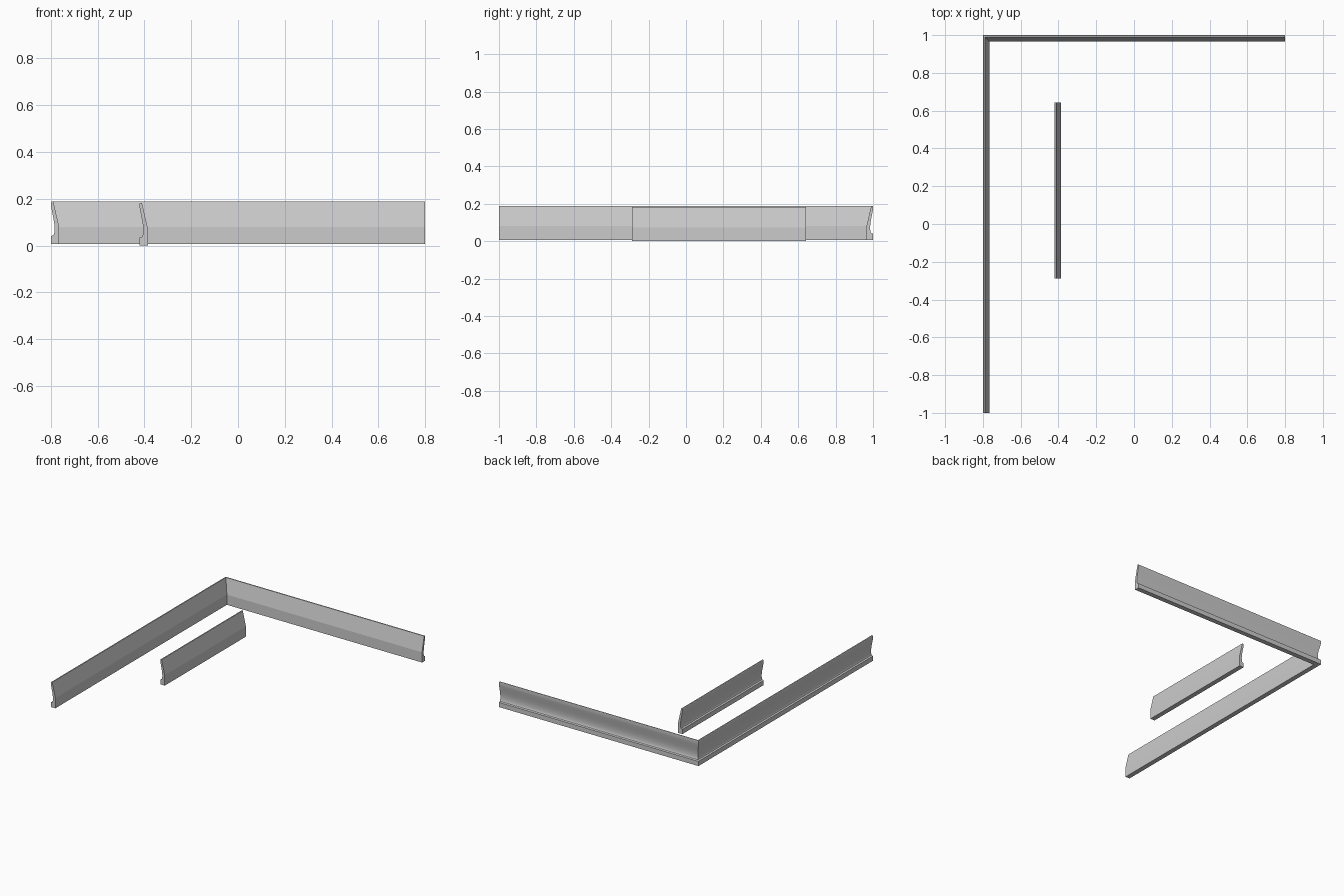
import bpy, bmesh, math
from mathutils import Vector

if "Cube" in bpy.data.objects:
    bpy.data.objects.remove(bpy.data.objects["Cube"])


def bezier(p0, p1, p2, p3, n):
    pts = []
    for i in range(n + 1):
        t = i / n
        s = 1 - t
        pts.append(tuple(s**3 * a + 3 * s * s * t * b + 3 * s * t * t * c + t**3 * d
                         for a, b, c, d in zip(p0, p1, p2, p3)))
    return pts


# Moulding section: (distance in from the outer edge, height)
section = [(0, 0), (0.035, 0), (0.035, 0.074), (0.010, 0.182), (0.002, 0.182), (0, 0.179)]
# hollow back, from the top lip down to the foot
section += bezier((0.0, 0.165), (0.004, 0.135), (0.015, 0.10), (0.0155, 0.068), 12)
section += bezier((0.0155, 0.068), (0.0155, 0.05), (0.014, 0.045), (0.011, 0.038), 5)[1:]
section += [(0.0, 0.034)]


def moulding(name, stations, z):
    """Sweep the section through (corner x, corner y, inward x, inward y) stations."""
    bm = bmesh.new()
    rings = [[bm.verts.new((x + dx * u, y + dy * u, z + h)) for u, h in section]
             for x, y, dx, dy in stations]
    n = len(section)
    for a, b in zip(rings, rings[1:]):
        for i in range(n):
            j = (i + 1) % n
            bm.faces.new((a[i], a[j], b[j], b[i]))
    bm.faces.new(rings[0])
    bm.faces.new(rings[-1])
    bmesh.ops.recalc_face_normals(bm, faces=bm.faces)
    mesh = bpy.data.meshes.new(name)
    bm.to_mesh(mesh)
    bm.free()
    ob = bpy.data.objects.new(name, mesh)
    bpy.context.collection.objects.link(ob)
    bpy.ops.object.select_all(action='DESELECT')
    ob.select_set(True)
    bpy.context.view_layer.objects.active = ob
    bpy.ops.object.shade_smooth_by_angle(angle=math.radians(11))
    return ob


# Two long runs joined by a mitred corner
moulding("corner_moulding", [(-0.8, -1, 1, 0), (-0.8, 1, 1, -1), (0.8, 1, 0, -1)], 0.006)
# Short separate length
moulding("short_moulding", [(-0.421, -0.288, 1, 0), (-0.421, 0.642, 1, 0)], 0.0)
